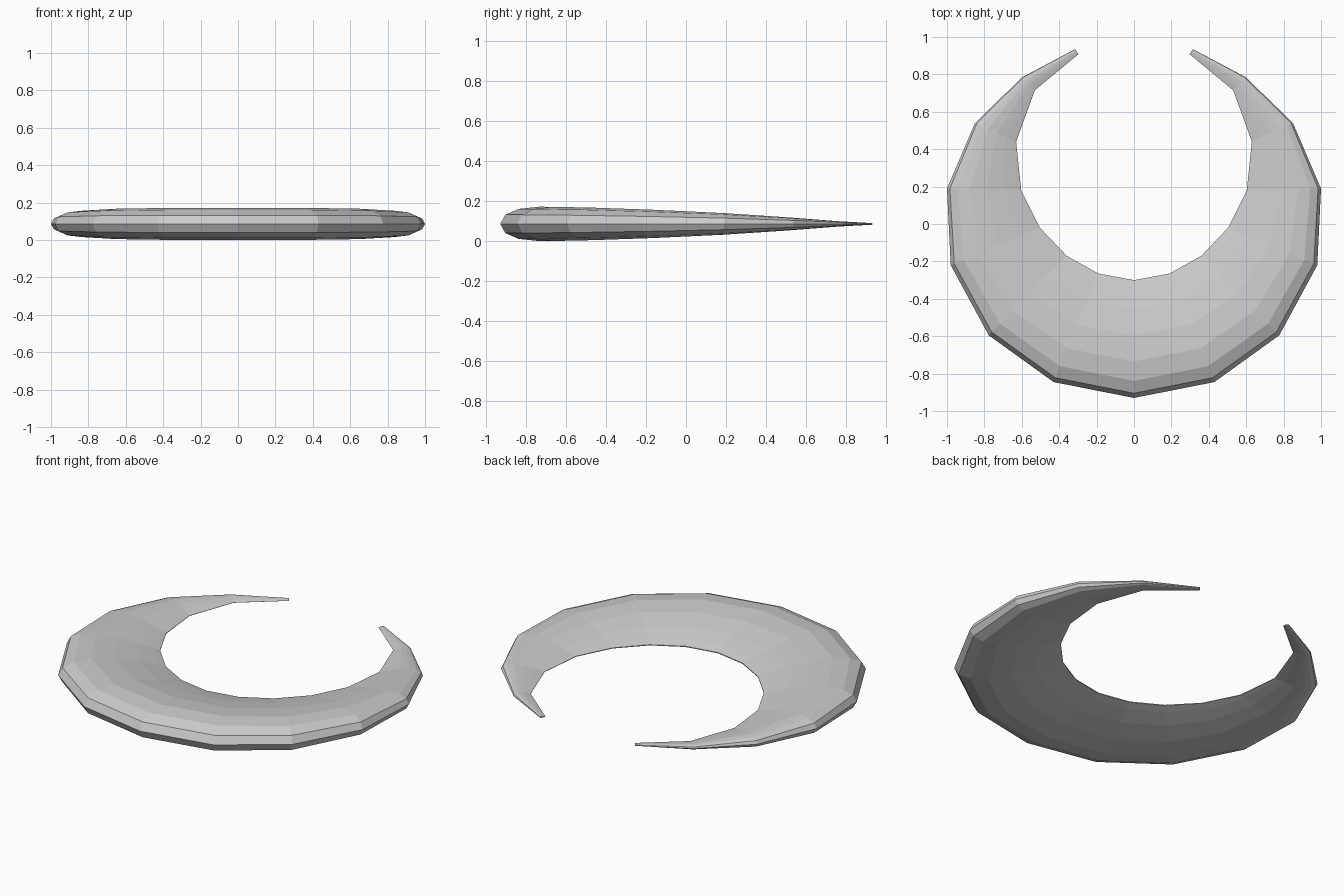
import bpy, bmesh
from mathutils import Vector

if "Cube" in bpy.data.objects:
    bpy.data.objects.remove(bpy.data.objects["Cube"])

# Outer and inner outline of the right half, from the middle to the tip
OUTER = [(0, -.93), (.43, -.845), (.777, -.595), (.98, -.22),
         (1.0, .19), (.85, .54), (.597, .785), (.315, .935)]
INNER = [(0, -.30), (.19, -.265), (.36, -.17), (.503, -.02),
         (.603, .18), (.63, .44), (.53, .715), (.297, .908)]
# Teardrop section: distance from outer edge, half height (both relative to width)
UPPER = [(.04, .073), (.145, .119), (.31, .1365), (.53, .116), (.75, .072),
         (.92, .028)]
SECTION = [(0, 0)] + UPPER + [(1, .004), (1, -.004)] + [(f, -h) for f, h in UPPER[::-1]]
MID_Z = .086


def section_ring(bm, outer, inner):
    """Teardrop cross-section, blunt outside and thin inside."""
    o, i = Vector(outer), Vector(inner)
    width = (o - i).length
    ring = []
    for f, h in SECTION:
        p = o.lerp(i, f)
        ring.append(bm.verts.new((p.x, p.y, MID_Z + h * width)))
    return ring


# Crescent: mirrored stations lofted from tip to tip
pairs = list(zip(OUTER, INNER))
left = [((-o[0], o[1]), (-i[0], i[1])) for o, i in pairs[:0:-1]]
bm = bmesh.new()
rings = [section_ring(bm, o, i) for o, i in left + pairs]
for a, b in zip(rings, rings[1:]):
    for k in range(len(SECTION)):
        n = (k + 1) % len(SECTION)
        bm.faces.new((a[k], a[n], b[n], b[k]))

# Tip caps
bm.faces.new(rings[0])
bm.faces.new(rings[-1])
bmesh.ops.recalc_face_normals(bm, faces=bm.faces)

mesh = bpy.data.meshes.new("crescent")
bm.to_mesh(mesh)
bm.free()
bpy.context.collection.objects.link(bpy.data.objects.new("crescent", mesh))
